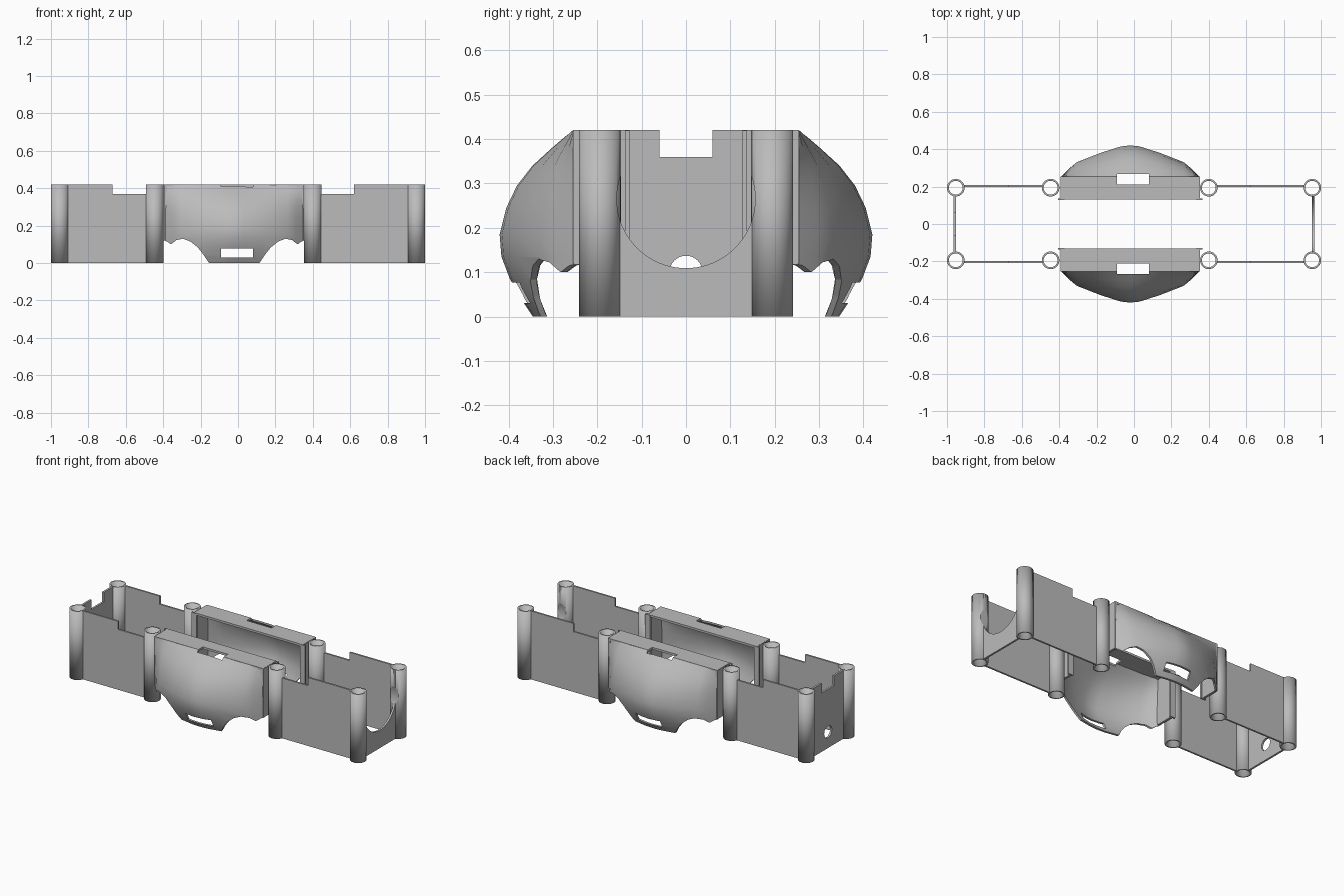
import bpy, bmesh
from math import sin, cos, pi, radians
from mathutils import Vector

if "Cube" in bpy.data.objects:
    bpy.data.objects.remove(bpy.data.objects["Cube"])

grey = bpy.data.materials.new("plain grey")
grey.use_nodes = True
grey.diffuse_color = (0.5, 0.5, 0.5, 1)
grey.node_tree.nodes["Principled BSDF"].inputs["Base Color"].default_value = (0.5, 0.5, 0.5, 1)

H = 0.42           # overall height
POST_Y = 0.194
POST_R = 0.047
MID = -0.02        # centre of the bulging covers along x


def finish(name, bm):
    bmesh.ops.recalc_face_normals(bm, faces=bm.faces)
    mesh = bpy.data.meshes.new(name)
    bm.to_mesh(mesh)
    bm.free()
    mesh.materials.append(grey)
    ob = bpy.data.objects.new(name, mesh)
    bpy.context.collection.objects.link(ob)
    return ob


def prism(name, pts, axis, a, b):
    """Extrude a 2D outline from a to b along an axis."""
    place = {"x": lambda u, v: (a, u, v), "y": lambda u, v: (u, a, v), "z": lambda u, v: (u, v, a)}[axis]
    bm = bmesh.new()
    face = bm.faces.new([bm.verts.new(place(*p)) for p in pts])
    new = bmesh.ops.extrude_face_region(bm, geom=[face])["geom"]
    step = Vector([(b - a) * (axis == k) for k in "xyz"])
    bmesh.ops.translate(bm, vec=step, verts=[g for g in new if isinstance(g, bmesh.types.BMVert)])
    return finish(name, bm)


def box(name, x0, x1, y0, y1, z0, z1):
    return prism(name, [(x0, y0), (x1, y0), (x1, y1), (x0, y1)], "z", z0, z1)


def as_cutter(ob):
    ob.hide_render = True
    ob.hide_set(True)
    return ob


def cut(ob, *cutters):
    for c in cutters:
        mod = ob.modifiers.new("cut", "BOOLEAN")
        mod.operation = "DIFFERENCE"
        mod.solver = "EXACT"
        mod.object = c


def smooth(ob, angle):
    bpy.ops.object.select_all(action="DESELECT")
    ob.select_set(True)
    bpy.context.view_layer.objects.active = ob
    bpy.ops.object.shade_smooth_by_angle(angle=radians(angle))


def tube(name, x, y):
    """Hollow round post."""
    bm = bmesh.new()
    bmesh.ops.create_cone(bm, cap_ends=False, segments=40, radius1=POST_R, radius2=POST_R, depth=H)
    bmesh.ops.translate(bm, vec=(x, y, H / 2), verts=bm.verts)
    ob = finish(name, bm)
    mod = ob.modifiers.new("wall", "SOLIDIFY")
    mod.thickness = 0.01
    mod.offset = -1
    return ob


# Cutters for the end walls
arc = [(0.156 * cos(t), 0.265 + 0.156 * sin(t))
       for t in [radians(20 - i * 220 / 48) for i in range(49)]]
u_cutter = as_cutter(prism("u_cutter", arc + [(-0.147, 0.5), (0.147, 0.5)], "x", 0.85, 1.05))
hole_cutter = as_cutter(prism("hole_cutter", [(0.037 * cos(i * pi / 16), 0.1 + 0.037 * sin(i * pi / 16))
                                              for i in range(32)], "x", -1.05, -0.85))

# End walls
left_end = box("left_end_wall", 0.953, 0.965, -0.155, 0.155, 0, H)
cut(left_end, u_cutter)
right_end = prism("right_end_wall", [(-0.155, 0), (0.155, 0), (0.155, H), (0.06, H), (0.06, 0.36),
                                     (-0.06, 0.36), (-0.06, H), (-0.155, H)], "x", -0.965, -0.953)
cut(right_end, hole_cutter)

# Cutters and outline shared by both bulging covers
arch = [(0.135, 0), (0.165, 0.045), (0.195, 0.083), (0.235, 0.115), (0.275, 0.13), (0.31, 0.122),
        (0.338, 0.1), (0.36, 0.115), (0.39, 0.122), (0.5, 0.122), (0.5, -0.1), (0.135, -0.1)]
arch_cutters = [as_cutter(prism("arch_cutter", [(MID + s * x, z) for x, z in arch], "y", -0.6, 0.6))
                for s in (-1, 1)]
PROFILE = [(0.255, H), (0.302, 0.38), (0.346, 0.34), (0.381, 0.295), (0.405, 0.245), (0.42, 0.185),
           (0.416, 0.135), (0.397, 0.085), (0.372, 0.04), (0.345, 0)]
SPREAD = [(0.37, 0), (0.33, 0.25), (0.285, 0.47), (0.16, 0.76), (0.05, 0.97)]
COLUMNS = [(-x, f) for x, f in SPREAD] + [(0, 1)] + [(x, f) for x, f in reversed(SPREAD)]


def cover_shell(name, side):
    bm = bmesh.new()
    grid = [[bm.verts.new((MID + x, side * (0.252 + (y - 0.252) * f), z)) for x, f in COLUMNS]
            for y, z in PROFILE]
    for low, high in zip(grid, grid[1:]):
        for i in range(len(low) - 1):
            bm.faces.new((low[i], low[i + 1], high[i + 1], high[i]))
    # Thicken towards the inside by a second, shifted skin
    skin = list(bm.faces)
    rim = bmesh.ops.extrude_face_region(bm, geom=skin, use_keep_orig=True)["geom"]
    bmesh.ops.translate(bm, vec=(0, -side * 0.014, 0),
                        verts=[g for g in rim if isinstance(g, bmesh.types.BMVert)])
    return finish(name, bm)


for side, label in ((-1, "front"), (1, "back")):
    # Posts
    for x, place in ((-0.953, "right_outer"), (-0.446, "right_inner"),
                     (0.4, "left_inner"), (0.953, "left_outer")):
        post = tube(f"{label}_{place}_post", x, side * POST_Y)
        if place == "left_outer":
            cut(post, u_cutter)
        smooth(post, 35)

    # Long side panels, stepped down next to the inner posts
    for inner, step, outer, place in ((-0.485, -0.67, -0.914, "right"), (0.44, 0.62, 0.914, "left")):
        prism(f"{label}_{place}_panel", [(inner, 0), (outer, 0), (outer, H), (step, H),
                                         (step, 0.37), (inner, 0.37)], "y", side * 0.197, side * 0.208)

    # Bulging cover with arches and slots
    y0, y1 = sorted((side * 0.212, side * 0.268))
    top_slot = as_cutter(box("top_slot_cutter", MID - 0.07, MID + 0.1, y0, y1, 0.385, 0.5))
    y0, y1 = sorted((side * 0.29, side * 0.5))
    low_slot = as_cutter(box("low_slot_cutter", MID - 0.07, MID + 0.1, y0, y1, 0.03, 0.077))
    shell = cover_shell(f"{label}_cover", side)
    cut(shell, *arch_cutters, top_slot, low_slot)
    smooth(shell, 24)

    # Top ledge, side cheeks and inner lips of the cover
    y0, y1 = sorted((side * 0.13, side * 0.255))
    ledge = box(f"{label}_cover_ledge", MID - 0.37, MID + 0.37, y0, y1, H - 0.013, H)
    cut(ledge, top_slot)
    for s, place in ((-1, "right"), (1, "left")):
        xa, xb = sorted((MID + s * 0.358, MID + s * 0.372))
        box(f"{label}_{place}_cheek", xa, xb, y0, y1, 0.12, H - 0.001)
        xa, xb = sorted((MID + s * 0.352, MID + s * 0.386))
        ya, yb = sorted((side * 0.127, side * 0.137))
        box(f"{label}_{place}_lip", xa, xb, ya, yb, 0.12, H - 0.001)
